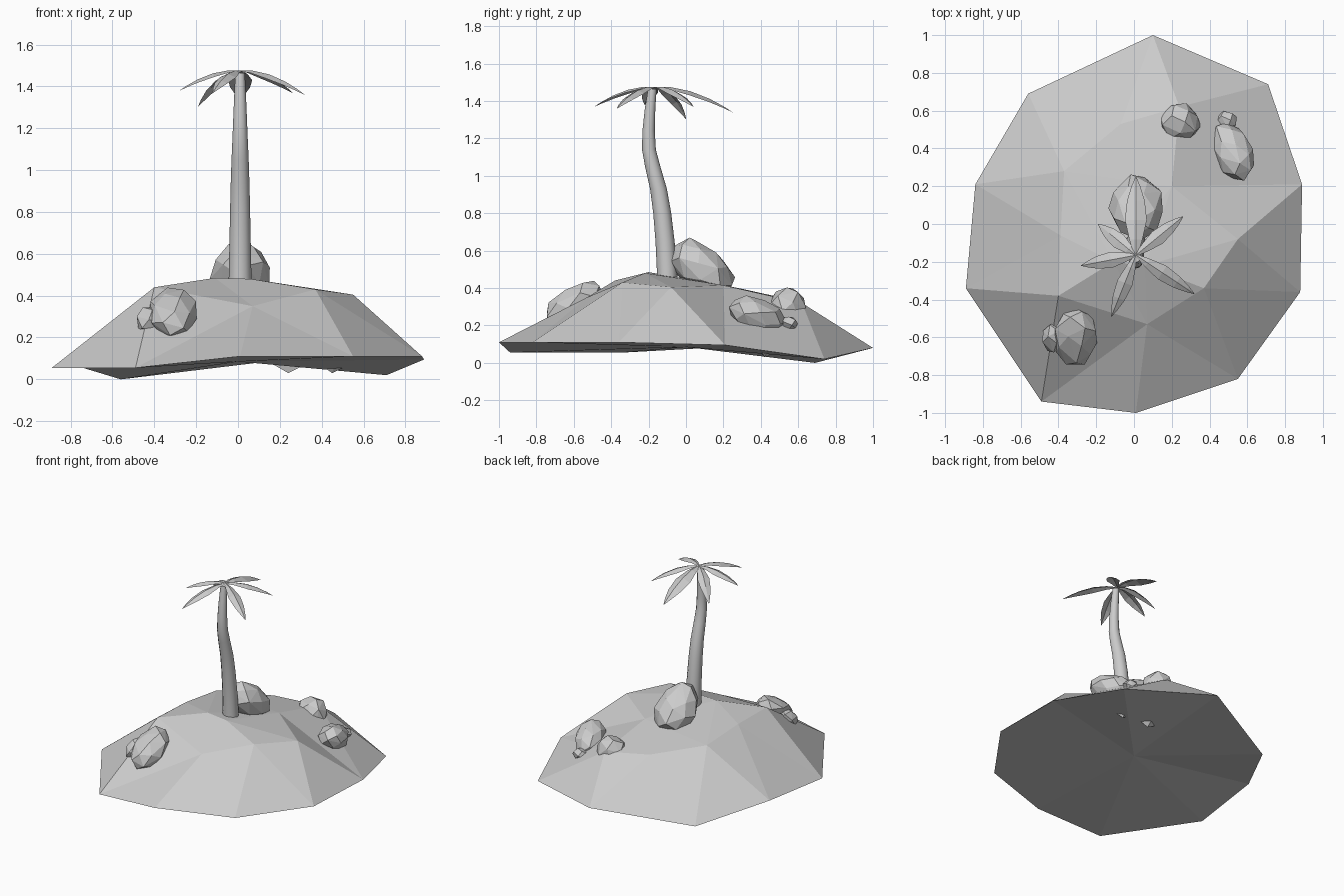
import bpy, bmesh, math, random
from mathutils import Vector, Euler
from mathutils.geometry import delaunay_2d_cdt

if "Cube" in bpy.data.objects:
    bpy.data.objects.remove(bpy.data.objects["Cube"])

random.seed(4)
grey = bpy.data.materials.new("plain grey")
grey.diffuse_color = (0.6, 0.6, 0.6, 1)
grey.use_nodes = True
grey.node_tree.nodes["Principled BSDF"].inputs["Base Color"].default_value = grey.diffuse_color


def make_object(name, bm):
    bmesh.ops.recalc_face_normals(bm, faces=bm.faces)
    me = bpy.data.meshes.new(name)
    bm.to_mesh(me)
    bm.free()
    me.materials.append(grey)
    ob = bpy.data.objects.new(name, me)
    bpy.context.collection.objects.link(ob)
    return ob


# Island: uneven ten-sided rim, low-poly hill on top, shallow fan underneath
rim = [(0.1, 1.0, 0.08), (-0.56, 0.69, 0.0), (-0.84, 0.21, 0.085), (-0.89, -0.34, 0.055),
       (-0.49, -0.94, 0.055), (0.01, -1.0, 0.11), (0.55, -0.82, 0.11), (0.88, -0.36, 0.11),
       (0.89, 0.21, 0.095), (0.71, 0.74, 0.02)]
hill = [(-0.40, -0.38, 0.44), (0.07, -0.53, 0.35), (0.37, -0.34, 0.43), (0.55, -0.08, 0.405),
        (0.24, 0.62, 0.32), (-0.07, 0.53, 0.345), (-0.37, 0.28, 0.40), (-0.39, -0.06, 0.435),
        (-0.11, -0.2, 0.485), (0.06, -0.22, 0.48), (0.2, 0.2, 0.415)]
pts = rim + hill
tris = delaunay_2d_cdt([Vector(p[:2]) for p in pts], [], [], 0, 1e-5)[2]
bm = bmesh.new()
vs = [bm.verts.new(p) for p in pts]
for t in tris:
    bm.faces.new([vs[i] for i in t])
under = bm.verts.new((0, 0, 0.085))
for i in range(10):
    bm.faces.new((vs[(i + 1) % 10], vs[i], under))
make_object("island", bm)


# Rocks: faceted hulls of jittered ellipsoids, with optional extra corners
def rock(name, centre, radii, rot=(0, 0, 0), n=26, extra=()):
    bm = bmesh.new()
    e = Euler([math.radians(a) for a in rot])
    for i in range(n):
        z = 1 - (2 * i + 1) / n
        r, a = math.sqrt(1 - z * z), i * 2.39996
        k = random.uniform(0.96, 1.08)
        p = Vector((r * math.cos(a) * radii[0], r * math.sin(a) * radii[1], z * radii[2])) * k
        p.rotate(e)
        bm.verts.new(p + Vector(centre))
    for p in extra:
        bm.verts.new(p)
    bmesh.ops.convex_hull(bm, input=bm.verts)
    bmesh.ops.delete(bm, geom=[v for v in bm.verts if not v.link_faces], context='VERTS')
    make_object(name, bm)


rock("rock_behind_palm", (0.015, 0.09, 0.50), (0.145, 0.19, 0.12), (-38, 0, 0), 30,
     [(0.02, 0.02, 0.67), (0.0, -0.07, 0.5)])
rock("front_rock_large", (-0.31, -0.60, 0.315), (0.115, 0.175, 0.09), (32, 0, 0))
rock("front_rock_small", (-0.43, -0.60, 0.285), (0.06, 0.09, 0.06), (32, 0, 0), 16)
rock("back_rock", (0.24, 0.54, 0.29), (0.11, 0.10, 0.12), (0, 0, 0), 24,
     [(0.17, 0.42, 0.07), (0.24, 0.43, 0.03), (0.32, 0.42, 0.07)])
rock("side_rock_large", (0.525, 0.385, 0.255), (0.105, 0.17, 0.09), (-18, 0, 25), 28,
     [(0.38, 0.40, 0.08), (0.45, 0.42, 0.03), (0.53, 0.40, 0.07)])
rock("side_rock_small", (0.49, 0.55, 0.21), (0.06, 0.05, 0.04), (0, 0, 0), 14)

# Palm trunk: tapered rings along a bent path (y, z, radius)
path = [(-0.10, 0.40, 0.056), (-0.102, 0.50, 0.054), (-0.112, 0.65, 0.051), (-0.127, 0.80, 0.048),
        (-0.147, 0.93, 0.045), (-0.178, 1.05, 0.041), (-0.198, 1.14, 0.037),
        (-0.20, 1.24, 0.033), (-0.192, 1.36, 0.028), (-0.18, 1.465, 0.023)]
SIDES = 12
bm = bmesh.new()
rings = []
for y, z, r in path:
    rings.append([bm.verts.new((0.01 + r * math.cos(a), y + r * math.sin(a), z))
                  for a in (2 * math.pi * i / SIDES for i in range(SIDES))])
for lo, hi in zip(rings, rings[1:]):
    for i in range(SIDES):
        j = (i + 1) % SIDES
        bm.faces.new((lo[i], lo[j], hi[j], hi[i]))
bm.faces.new(rings[0])
bm.faces.new(rings[-1])
trunk = make_object("palm_trunk", bm)
bpy.context.view_layer.objects.active = trunk
trunk.select_set(True)
bpy.ops.object.shade_smooth_by_angle(angle=math.radians(35))

# Palm leaves: drooping folded blades reaching to each tip
crown = Vector((0.01, -0.165, 1.475))
tips = [(0.01, 0.25, 1.34), (0.26, 0.04, 1.37), (0.32, -0.37, 1.36),
        (-0.12, -0.49, 1.37), (-0.28, -0.22, 1.38), (-0.19, 0.0, 1.305)]
stations = [(0, 0.16), (0.2, 0.6), (0.45, 1.0), (0.7, 0.8), (0.88, 0.4), (1, 0.03)]
for n, tip in enumerate(tips):
    tip = Vector(tip)
    flat = Vector((tip.x - crown.x, tip.y - crown.y, 0))
    side = Vector((-flat.y, flat.x, 0)).normalized()
    half = 0.058 if n == 0 else 0.042
    bm = bmesh.new()
    rows = []
    for t, w in stations:
        mid = crown + flat * t
        mid.z += (tip.z - crown.z) * t ** 1.8 + 0.04 * t * (1 - t)
        sag = Vector((0, 0, -0.4 * half * w))
        rows.append([bm.verts.new(mid + side * half * w * s + sag * abs(s)) for s in (-1, 0, 1)])
    for a, b in zip(rows, rows[1:]):
        for i in (0, 1):
            bm.faces.new((a[i], a[i + 1], b[i + 1], b[i]))
    leaf = make_object("palm_leaf_%d" % (n + 1), bm)
    if sum(p.normal.z for p in leaf.data.polygons) < 0:
        leaf.data.flip_normals()
